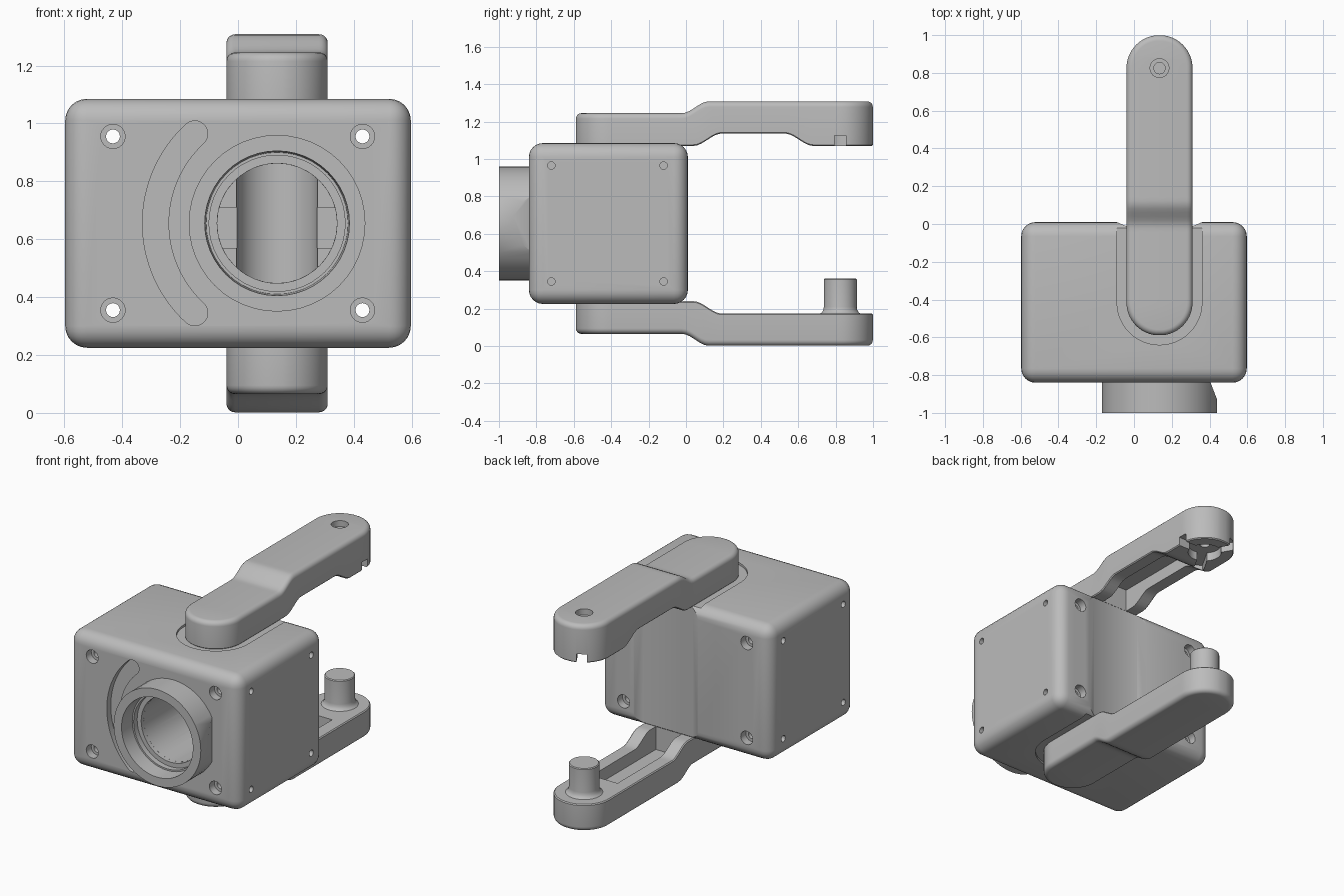
import bpy, bmesh, math
from mathutils import Matrix, Vector

old = bpy.data.objects.get("Cube")
if old:
    bpy.data.objects.remove(old, do_unlink=True)

grey = bpy.data.materials.new("plain_grey")
grey.use_nodes = True
GREY = (0.5, 0.5, 0.5, 1)
grey.diffuse_color = GREY
grey.node_tree.nodes["Principled BSDF"].inputs["Base Color"].default_value = GREY

CX, CZ = 0.135, 0.655      # arm and lens axis
PIVOT = 0.825              # y of the pivot at the arm ends


def make(name, bm):
    bmesh.ops.recalc_face_normals(bm, faces=bm.faces)
    mesh = bpy.data.meshes.new(name)
    bm.to_mesh(mesh)
    bm.free()
    mesh.materials.append(grey)
    ob = bpy.data.objects.new(name, mesh)
    bpy.context.collection.objects.link(ob)
    return ob


def box(name, lo, hi, bevel=0, turn=0):
    bm = bmesh.new()
    lo, hi = Vector(lo), Vector(hi)
    bmesh.ops.create_cube(bm, size=1)
    bmesh.ops.scale(bm, vec=hi - lo, verts=bm.verts)
    bmesh.ops.rotate(bm, cent=(0, 0, 0), matrix=Matrix.Rotation(turn, 3, 'Z'), verts=bm.verts)
    bmesh.ops.translate(bm, vec=(lo + hi) / 2, verts=bm.verts)
    if bevel:
        bmesh.ops.bevel(bm, geom=bm.edges[:], offset=bevel, segments=6,
                        profile=0.5, affect='EDGES')
    return make(name, bm)


def rod(name, axis, centre, radius, length, sides=32):
    bm = bmesh.new()
    turn = {'X': Matrix.Rotation(math.pi / 2, 4, 'Y'),
            'Y': Matrix.Rotation(math.pi / 2, 4, 'X'), 'Z': Matrix()}[axis]
    bmesh.ops.create_cone(bm, cap_ends=True, segments=sides, radius1=radius, radius2=radius,
                          depth=length, matrix=Matrix.Translation(centre) @ turn)
    return make(name, bm)


def lathe(name, profile, axis, centre, sides=48):
    # closed (radius, height) profile turned around an axis
    rings = []
    bm = bmesh.new()
    for k in range(sides):
        a = 2 * math.pi * k / sides
        ring = []
        for r, h in profile:
            u, v = r * math.cos(a), r * math.sin(a)
            p = (u, h, v) if axis == 'Y' else (u, v, h)
            ring.append(bm.verts.new(Vector(p) + Vector(centre)))
        rings.append(ring)
    n = len(profile)
    for k in range(sides):
        a, b = rings[k], rings[(k + 1) % sides]
        for j in range(n):
            bm.faces.new((a[j], a[(j + 1) % n], b[(j + 1) % n], b[j]))
    return make(name, bm)


def prism(name, outline, axis, lo, hi):
    bm = bmesh.new()
    place = (lambda p, h: (p[0], h, p[1])) if axis == 'Y' else (lambda p, h: (p[0], p[1], h))
    a = [bm.verts.new(place(p, lo)) for p in outline]
    b = [bm.verts.new(place(p, hi)) for p in outline]
    bm.faces.new(a)
    bm.faces.new(b)
    for i in range(len(a)):
        j = (i + 1) % len(a)
        bm.faces.new((a[i], a[j], b[j], b[i]))
    return make(name, bm)


def cut(ob, cutters):
    for c in cutters:
        m = ob.modifiers.new("cut", 'BOOLEAN')
        m.operation, m.solver, m.object = 'DIFFERENCE', 'EXACT', c
        bpy.context.view_layer.objects.active = ob
        bpy.ops.object.modifier_apply(modifier=m.name)
        bpy.data.objects.remove(c, do_unlink=True)


def arc(cx, cy, r, a0, a1, n):
    return [(cx + r * math.cos(math.radians(a0 + (a1 - a0) * i / n)),
             cy + r * math.sin(math.radians(a0 + (a1 - a0) * i / n))) for i in range(n + 1)]


def ease(y, a, b):
    t = min(max((y - a) / (b - a), 0), 1)
    return t * t * (3 - 2 * t)


def arm(name, boss, lower):
    # cranked bar with round ends, built as stacked outlines joined across
    R, r = 0.175, 0.03
    outer = lambda y: 1.245 + 0.063 * ease(y, -0.02, 0.12)
    inner = lambda y: 1.07 + 0.066 * ease(y, 0.04, 0.19) - boss * 0.066 * ease(y, 0.53, 0.68)
    levels = [(0.006, inner, 0), (0, inner, 0.006)]
    levels += [(r - r * math.cos(a), outer, r * math.sin(a) - r)
               for a in [math.pi / 2 * i / 5 for i in range(6)]]
    bm = bmesh.new()
    rows = []
    for inset, base, dz in levels:
        q = R - inset
        half = [(q * math.cos(t), -0.415 + q * math.sin(t))
                for t in [math.pi / 2 * (i / 14 - 1) for i in range(1, 15)]]
        half += [(q, -0.415 + (PIVOT + 0.415) * i / 60) for i in range(1, 60)]
        half += [(q * math.cos(t), PIVOT + q * math.sin(t))
                 for t in [math.pi / 2 * i / 14 for i in range(14)]]
        rows.append([[bm.verts.new((CX + s * x, y, base(y) + dz)) for x, y in half]
                     for s in (1, -1)])
    for lo, hi in zip(rows, rows[1:]):
        for s in (0, 1):
            for i in range(len(lo[s]) - 1):
                bm.faces.new((lo[s][i], lo[s][i + 1], hi[s][i + 1], hi[s][i]))
        for e in (0, -1):
            bm.faces.new((lo[0][e], lo[1][e], hi[1][e], hi[0][e]))
    for left, right in (rows[0], rows[-1]):
        for i in range(len(left) - 1):
            bm.faces.new((left[i], left[i + 1], right[i + 1], right[i]))
    if lower:
        for v in bm.verts:
            v.co.z = 2 * CZ - v.co.z
    return make(name, bm)


# Body
body = box("body", (-0.597, -0.84, 0.225), (0.597, 0.01, 1.085), bevel=0.075)
stadium = arc(CX, -0.415, 0.225, 180, 360, 24) + [(CX + 0.225, 0.2), (CX - 0.225, 0.2)]
cuts = [prism("top_seat", stadium, 'Z', 1.071, 1.3),
        prism("bottom_seat", stadium, 'Z', 0, 0.239),
        prism("back_channel", [(CX - 0.23, 0.05), (CX - 0.23, 0.012), (CX - 0.17, -0.014),
                               (CX + 0.17, -0.014), (CX + 0.23, 0.012), (CX + 0.23, 0.05)],
              'Z', 0.1, 1.2),
        rod("lens_bore", 'Y', (CX, -0.6, CZ), 0.207, 0.6),
        rod("upright_bore", 'Z', (CX, -0.3, CZ), 0.14, 0.74),
        box("cross_slot", (CX - 0.25, -0.4, 0.57), (CX + 0.25, -0.28, 0.71))]

# Curved slot beside the lens
mid = 132.6
ends = [(CX + 0.42 * math.cos(math.radians(a)), CZ + 0.42 * math.sin(math.radians(a)))
        for a in (mid, 360 - mid)]
slot = arc(CX, CZ, 0.465, mid, 360 - mid, 32)
slot += arc(*ends[1], 0.045, 360 - mid, 540 - mid, 10)[1:-1]
slot += arc(CX, CZ, 0.375, 360 - mid, mid, 32)
slot += arc(*ends[0], 0.045, mid - 180, mid, 10)[1:-1]
cuts.append(prism("curved_slot", slot, 'Y', -0.9, -0.8))

# Screw holes through the body, and small holes in both sides
for z in (0.355, 0.955):
    for x in (-0.432, 0.43):
        cuts.append(rod("screw_hole", 'Y', (x, -0.4, z), 0.024, 1.2, 20))
        for y in (-0.84, 0.01):
            cuts.append(rod("counterbore", 'Y', (x, y, z), 0.042, 0.1, 24))
for z in (0.345, 0.965):
    for y in (-0.72, -0.12):
        for x in (-0.597, 0.597):
            cuts.append(rod("side_hole", 'X', (x, y, z), 0.02, 0.1, 16))
cut(body, cuts)

# Lens ring with a stepped inside and a flat on one side
ring = lathe("lens_ring", [(0.305, -0.82), (0.305, -1), (0.25, -1), (0.245, -0.9), (0.235, -0.9),
                           (0.235, -0.865), (0.207, -0.865), (0.207, -0.82)], 'Y', (CX, 0, CZ))
cut(ring, [box("flat", (0.416, -0.999, 0.4), (0.616, -0.699, 0.9), turn=math.radians(21))])

# Arms
upper = arm("upper_arm", 1, False)
lower = arm("lower_arm", 0, True)
cut(upper, [box("pocket", (CX - 0.09, -0.02, 1.0), (CX + 0.09, 0.6, 1.215)),
            rod("socket", 'Z', (CX, PIVOT, 1.06), 0.1, 0.13),
            rod("pivot_hole", 'Z', (CX, PIVOT, 1.2), 0.03, 0.4, 24),
            rod("pivot_counterbore", 'Z', (CX, PIVOT, 1.31), 0.05, 0.08, 24)])
for k in range(3):
    a = k * 2 * math.pi / 3
    c = Vector((CX + 0.16 * math.cos(a), PIVOT + 0.16 * math.sin(a), 1.085))
    h = Vector((0.09, 0.03, 0.04))
    cut(upper, [box("notch", c - h, c + h, turn=a)])
cut(lower, [box("pocket", (CX - 0.09, -0.02, 0.095), (CX + 0.09, 0.62, 0.4))])

# Pivot peg with a flared foot
peg = lathe("pivot_peg", [(0.001, 0.15), (0.11, 0.15), (0.11, 0.172), (0.098, 0.18), (0.09, 0.195),
                          (0.088, 0.21), (0.088, 0.355), (0.083, 0.36), (0.001, 0.36)],
            'Z', (CX, PIVOT, 0))

# Smooth shading with sharp edges kept
for ob in (body, ring, upper, lower, peg):
    bpy.ops.object.select_all(action='DESELECT')
    ob.select_set(True)
    bpy.context.view_layer.objects.active = ob
    bpy.ops.object.shade_smooth_by_angle(angle=math.radians(32))
